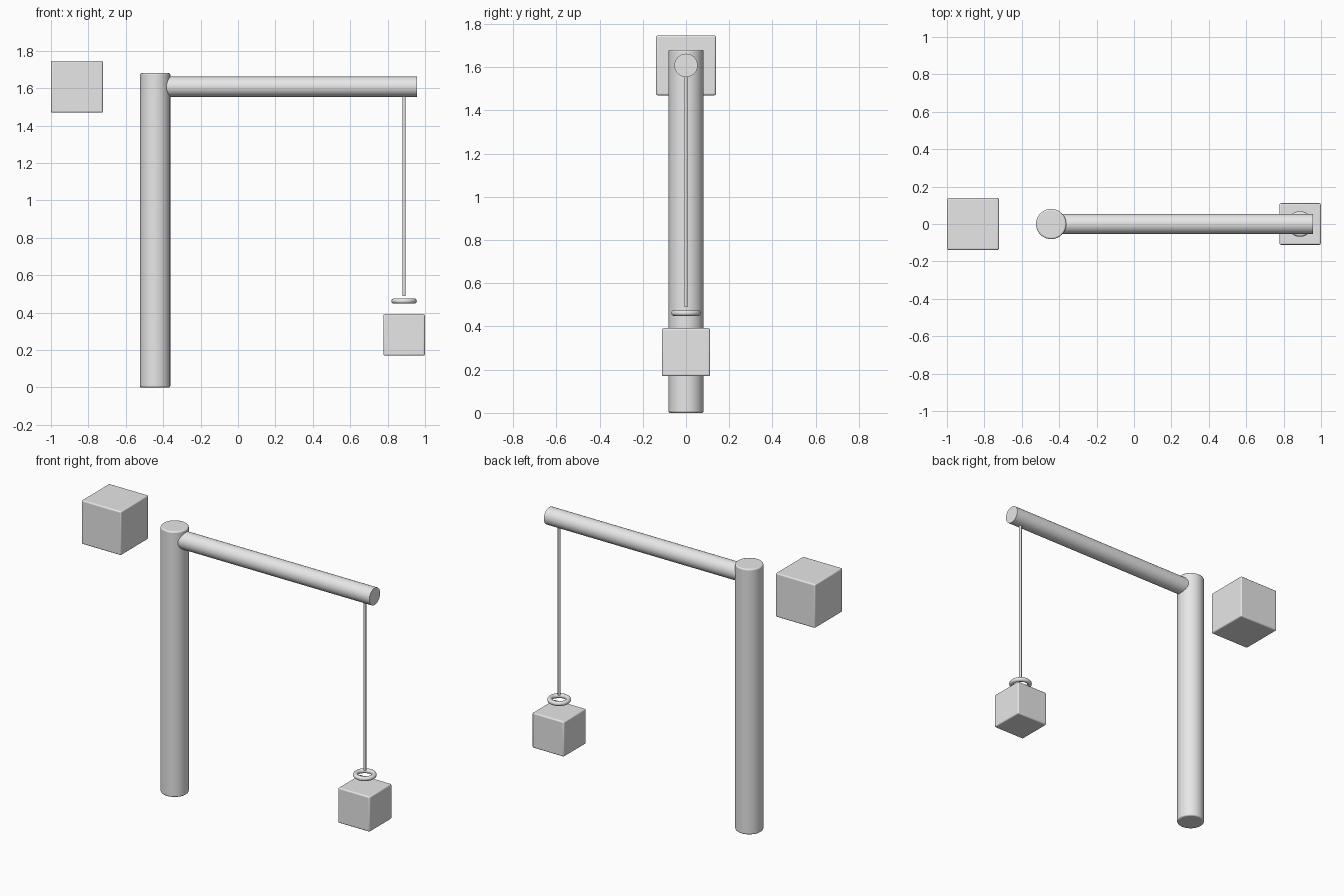
import bpy
import math

cube = bpy.data.objects.get("Cube")
if cube:
    bpy.data.objects.remove(cube, do_unlink=True)

grey = bpy.data.materials.new("plain_grey")
grey.use_nodes = True
grey.diffuse_color = (0.8, 0.8, 0.8, 1)
grey.node_tree.nodes["Principled BSDF"].inputs["Base Color"].default_value = (0.8, 0.8, 0.8, 1)


def finish(name, bevel=0.0):
    """Name, colour, round and smooth the active object."""
    obj = bpy.context.object
    obj.name = name
    obj.data.materials.append(grey)
    bpy.ops.object.transform_apply(location=False, rotation=True, scale=True)
    bpy.ops.object.shade_smooth_by_angle(angle=math.radians(35))
    if bevel:
        mod = obj.modifiers.new("rounded_edges", "BEVEL")
        mod.width = bevel
        mod.segments = 3
        mod.limit_method = "ANGLE"
        mod.angle_limit = math.radians(40)
    return obj


def rod(name, radius, length, centre, rotation=(0, 0, 0), bevel=0.0):
    bpy.ops.mesh.primitive_cylinder_add(vertices=32, radius=radius, depth=length,
                                        location=centre, rotation=rotation)
    return finish(name, bevel)


def block(name, size, centre):
    bpy.ops.mesh.primitive_cube_add(size=size, location=centre)
    return finish(name, 0.008)


HANG_X = 0.888
BEAM_Z = 1.608

# Upright post and the beam that runs out from its top
rod("post", 0.081, 1.68, (-0.443, 0, 0.84), bevel=0.008)
beam_start, beam_end = -0.443, 0.957
rod("beam", 0.054, beam_end - beam_start, ((beam_start + beam_end) / 2, 0, BEAM_Z),
    rotation=(0, math.pi / 2, 0))

# Rope hanging from the beam
rope_bottom = 0.49
rod("rope", 0.008, BEAM_Z - rope_bottom, (HANG_X, 0, (BEAM_Z + rope_bottom) / 2))

# Ring below the rope
bpy.ops.mesh.primitive_torus_add(location=(HANG_X, 0, 0.462), major_radius=0.054,
                                 minor_radius=0.014, major_segments=48, minor_segments=12)
finish("ring")

# Hanging load and the counterweight behind the post
block("load", 0.222, (HANG_X, 0, 0.281))
block("counterweight", 0.277, (-0.861, 0, BEAM_Z))
